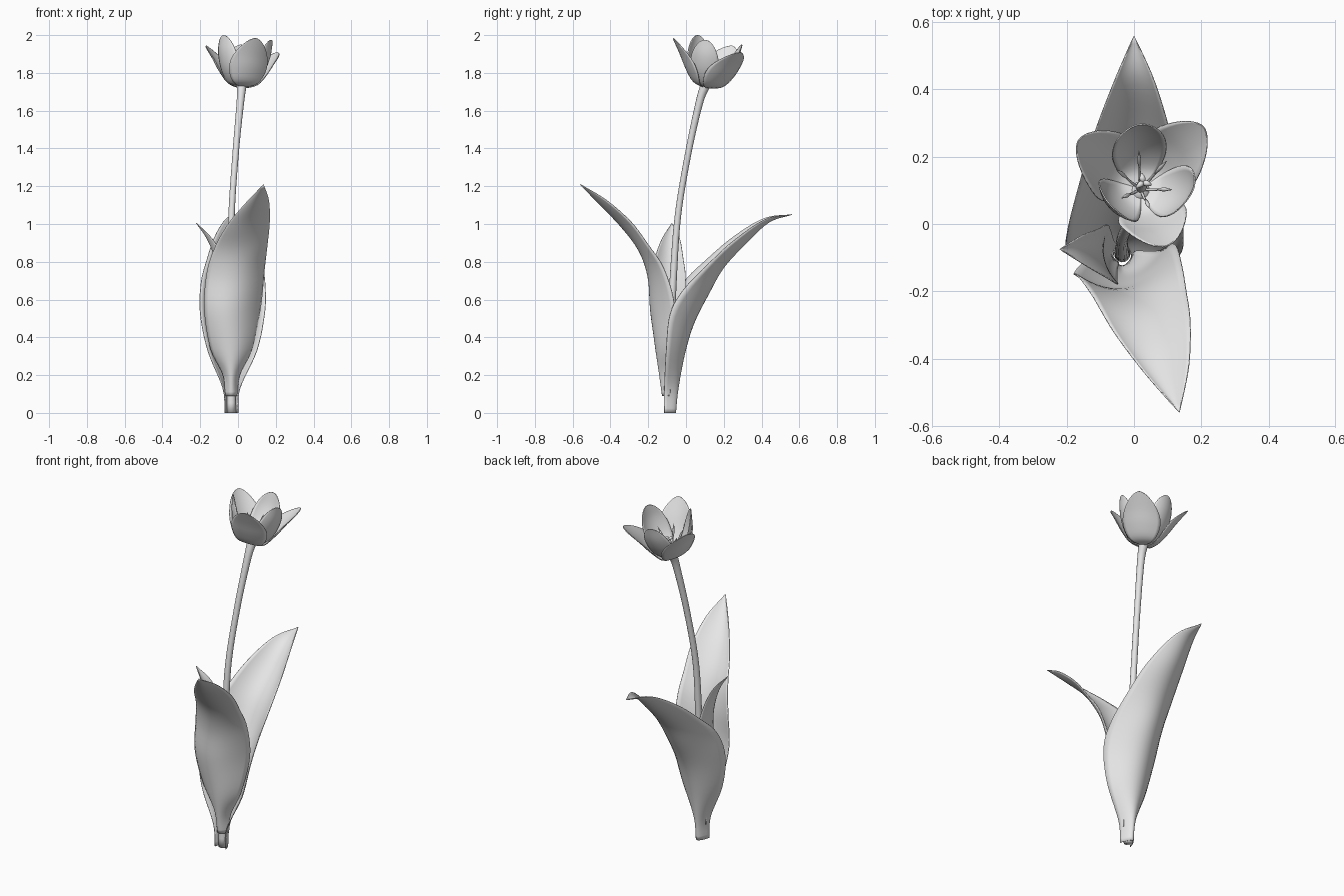
import bpy, bmesh, math
from mathutils import Vector, Matrix

if "Cube" in bpy.data.objects:
    bpy.data.objects.remove(bpy.data.objects["Cube"])

grey = bpy.data.materials.new("light grey")
grey.diffuse_color = (0.8, 0.8, 0.8, 1)
grey.use_nodes = True
grey.node_tree.nodes["Principled BSDF"].inputs["Base Color"].default_value = grey.diffuse_color


def spline(pts, t):
    """Catmull-Rom point through pts, t in 0..1"""
    n = len(pts) - 1
    i = min(int(t * n), n - 1)
    u = t * n - i
    b, c = Vector(pts[i]), Vector(pts[i + 1])
    a = Vector(pts[i - 1]) if i > 0 else 2 * b - c
    d = Vector(pts[i + 2]) if i + 2 <= n else 2 * c - b
    return 0.5 * (2 * b + (c - a) * u + (2 * a - 5 * b + 4 * c - d) * u * u
                  + (3 * b - a - 3 * c + d) * u ** 3)


def grid_object(name, rows, closed=False, thick=0.0):
    """Skin rows of points; closed makes a capped tube"""
    bm = bmesh.new()
    vs = [[bm.verts.new(p) for p in r] for r in rows]
    m = len(rows[0])
    for i in range(len(rows) - 1):
        for j in range(m if closed else m - 1):
            k = (j + 1) % m
            bm.faces.new((vs[i][j], vs[i][k], vs[i + 1][k], vs[i + 1][j]))
    if closed:
        bm.faces.new(vs[0][::-1])
        bm.faces.new(vs[-1])
    bmesh.ops.remove_doubles(bm, verts=bm.verts, dist=1e-5)
    bmesh.ops.recalc_face_normals(bm, faces=bm.faces)
    me = bpy.data.meshes.new(name)
    bm.to_mesh(me)
    bm.free()
    me.materials.append(grey)
    for p in me.polygons:
        p.use_smooth = True
    ob = bpy.data.objects.new(name, me)
    bpy.context.collection.objects.link(ob)
    if thick:
        s = ob.modifiers.new("thickness", 'SOLIDIFY')
        s.thickness = thick
        s.offset = 0
    return ob


def tube(name, path, radii, steps=24, sides=14):
    rows = []
    for i in range(steps + 1):
        t = i / steps
        p = spline(path, t)
        d = (spline(path, min(1, t + .01)) - spline(path, max(0, t - .01))).normalized()
        x = d.cross(Vector((0.31, 1, 0.17))).normalized()
        y = d.cross(x)
        r = spline([(q, 0, 0) for q in radii], t).x
        rows.append([p + r * (x * math.cos(a) + y * math.sin(a))
                     for a in (2 * math.pi * k / sides for k in range(sides))])
    return grid_object(name, rows, closed=True)


def leaf(name, sections, tip, n=40, m=16):
    """sections: (left edge, keel, right edge) from base upwards"""
    left, keel, right = ([s[k] for s in sections] + [tip] for k in range(3))
    rows = []
    for i in range(n + 1):
        t = i / n
        l, c, r = spline(left, t), spline(keel, t), spline(right, t)
        row = []
        for j in range(m + 1):
            s = 2 * j / m - 1
            row.append(l * (s * (s - 1) / 2) + c * (1 - s * s) + r * (s * (s + 1) / 2))
        rows.append(row)
    return grid_object(name, rows, thick=0.004)


# Stem
tube("stem", [(-.035, -.09, 0), (-.036, -.083, .35), (-.036, -.068, .7), (-.034, -.042, 1.05),
              (-.012, .013, 1.38), (.012, .07, 1.64), (.02, .102, 1.735)],
     [.024, .022, .019, .017, .017, .02, .026], steps=40)

# Leaves
leaf("back_leaf", [
    ((-.07, -.115, 0), (-.035, -.055, 0), (0, -.115, 0)),
    ((-.08, -.115, .13), (-.035, -.043, .12), (.01, -.115, .13)),
    ((-.16, -.11, .33), (-.035, -.01, .3), (.1, -.105, .33)),
    ((-.2, -.08, .53), (-.03, .04, .47), (.14, -.085, .52)),
    ((-.195, -.012, .69), (-.025, .12, .63), (.145, -.015, .65)),
    ((-.165, .107, .81), (-.02, .2, .77), (.132, .12, .79)),
    ((-.122, .255, .935), (-.005, .32, .9), (.112, .25, .91)),
    ((-.062, .415, 1.03), (0, .44, 1.01), (.062, .42, 1.025))], (0, .56, 1.05))
leaf("front_leaf", [
    ((-.07, -.085, .09), (-.035, -.125, .09), (0, -.085, .09)),
    ((-.08, -.085, .2), (-.035, -.14, .2), (.01, -.08, .2)),
    ((-.145, -.11, .34), (-.03, -.16, .34), (.075, -.08, .34)),
    ((-.178, -.145, .55), (-.02, -.182, .54), (.12, -.06, .56)),
    ((-.165, -.155, .74), (-.005, -.2, .72), (.14, -.115, .76)),
    ((-.125, -.21, .87), (.02, -.25, .86), (.155, -.2, .89)),
    ((-.06, -.32, .99), (.05, -.345, .99), (.167, -.29, 1.01)),
    ((.03, -.44, 1.1), (.09, -.45, 1.1), (.163, -.42, 1.125))], (.135, -.56, 1.21))
leaf("side_leaf", [
    ((-.045, -.065, .1), (-.065, -.09, .1), (-.045, -.115, .1)),
    ((-.06, -.05, .3), (-.08, -.1, .3), (-.05, -.14, .3)),
    ((-.07, -.02, .52), (-.09, -.1, .5), (-.05, -.172, .52)),
    ((-.08, -.002, .7), (-.093, -.095, .69), (-.05, -.178, .71)),
    ((-.105, -.015, .82), (-.117, -.09, .81), (-.08, -.16, .83)),
    ((-.155, -.035, .93), (-.162, -.08, .92), (-.14, -.125, .925))], (-.22, -.075, 1.005))

# Flower frame: origin on the stem top, axis tilted back
axis = Vector((.07, .19, 1)).normalized()
frame = Matrix.Translation((.02, .105, 1.722)) @ Vector((0, 0, 1)).rotation_difference(axis).to_matrix().to_4x4()


def place(r, h, ang, side=0.0):
    a = math.radians(ang)
    return frame @ Vector((r * math.cos(a) - side * math.sin(a),
                           r * math.sin(a) + side * math.cos(a), h))


def petal(name, ang, profile, width, skew, power, cup, n=24, m=12):
    rows = []
    for i in range(n + 1):
        t = (1 - math.cos(math.pi * i / n)) / 2
        r, h, _ = spline(profile, t)
        w = width * max(0, math.sin(math.pi * t ** skew)) ** power
        rows.append([place(r - cup * (w * s) ** 2, h, ang, w * s)
                     for s in (2 * j / m - 1 for j in range(m + 1))])
    return grid_object(name, rows, thick=0.004)


outer = [(.008, 0, 0), (.07, .02, 0), (.122, .08, 0), (.168, .15, 0), (.225, .23, 0)]
inner = [(.008, .004, 0), (.06, .022, 0), (.108, .085, 0), (.138, .17, 0), (.147, .258, 0)]
for k, (oa, ia) in enumerate(((-75, -18), (40, 97), (154, 218))):
    petal("outer_petal_%d" % (k + 1), oa, outer, .102, 1.3, .6, 3.5)
    petal("inner_petal_%d" % (k + 1), ia, inner, .081, 1.35, .5, 4.5)

# Stamens: thin filament with a long anther
for k in range(6):
    a = -80 + 60 * k
    tube("filament_%d" % (k + 1), [place(.012, .01, a), place(.035, .045, a), place(.055, .09, a)],
         [.004, .004, .003], 8, 8)
    tube("anther_%d" % (k + 1), [place(.05, .08, a), place(.066, .11, a), place(.088, .145, a)],
         [.003, .006, .001], 10, 8)

# Pistil with three stigma lobes
tube("pistil", [place(0, 0, 0), place(0, .05, 0), place(0, .1, 0)], [.014, .016, .011], 10, 12)
for k in range(3):
    a = -20 + 120 * k
    tube("stigma_%d" % (k + 1), [place(0, .095, a), place(.012, .106, a), place(.026, .104, a)],
         [.007, .009, .003], 8, 8)
